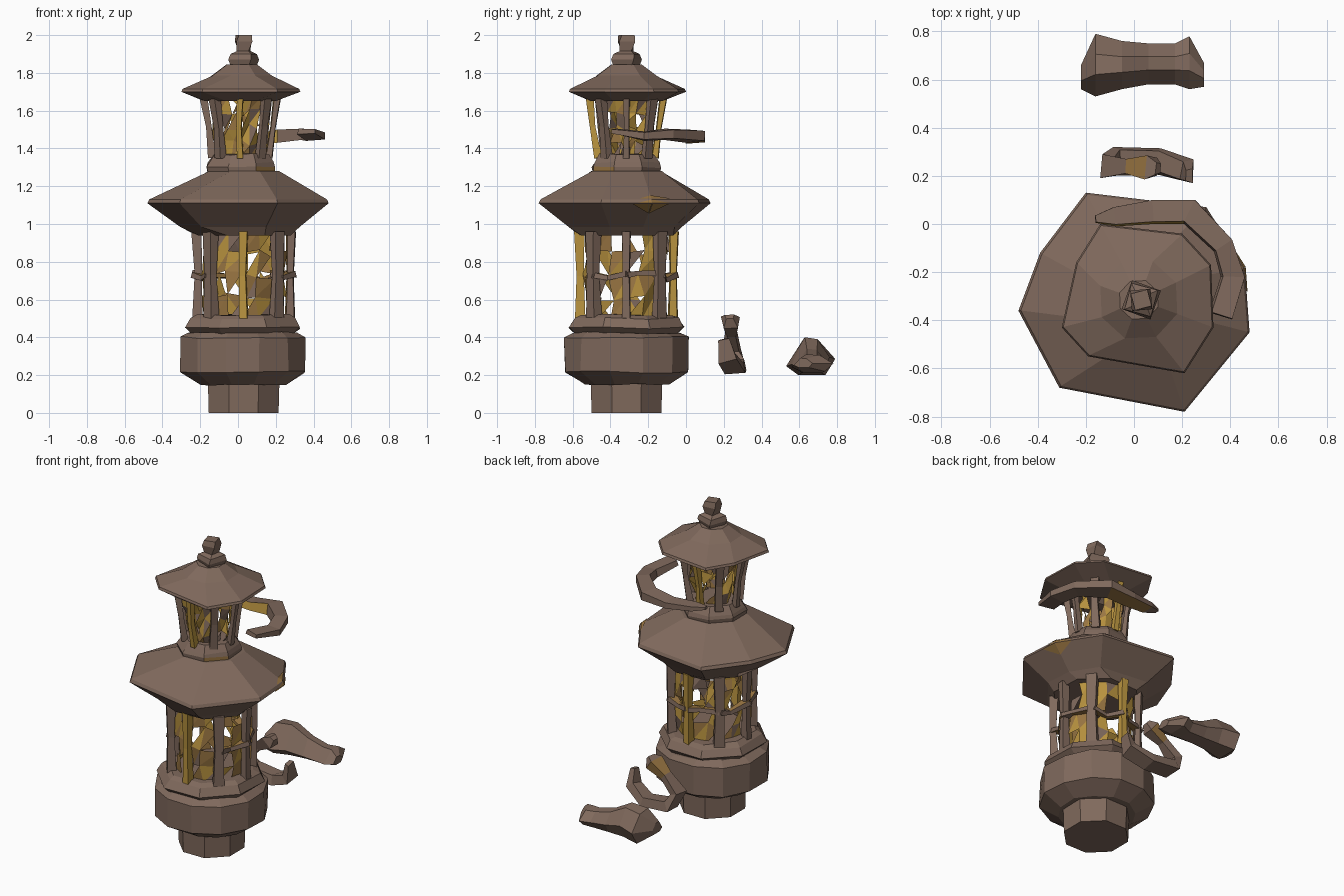
import bpy, bmesh, random
from math import cos, sin, pi, radians, hypot
from mathutils import Vector

random.seed(4)
if "Cube" in bpy.data.objects:
    bpy.data.objects.remove(bpy.data.objects["Cube"])


def material(name, rgb):
    m = bpy.data.materials.new(name)
    m.use_nodes = True
    m.diffuse_color = (*rgb, 1)
    m.node_tree.nodes["Principled BSDF"].inputs["Base Color"].default_value = (*rgb, 1)
    return m


MATS = [material("weathered_brown", (0.215, 0.142, 0.108)),
        material("amber_yellow", (0.48, 0.29, 0.05)),
        material("dull_ochre", (0.32, 0.18, 0.055))]
CX, CY = 0.03, -0.315


def finish(name, bm):
    mesh = bpy.data.meshes.new(name)
    bm.to_mesh(mesh)
    bm.free()
    for m in MATS:
        mesh.materials.append(m)
    obj = bpy.data.objects.new(name, mesh)
    bpy.context.collection.objects.link(obj)


def loft(name, rings, rule=lambda p: 0):
    """Skin a closed body through rings; rule picks a material from a face centre."""
    bm = bmesh.new()
    vs = [[bm.verts.new(p) for p in ring] for ring in rings]
    n = len(vs[0])
    for a, b in zip(vs, vs[1:]):
        for i in range(n):
            bm.faces.new((a[i], a[(i + 1) % n], b[(i + 1) % n], b[i]))
    bm.faces.new(vs[0][::-1])
    bm.faces.new(vs[-1])
    bmesh.ops.recalc_face_normals(bm, faces=bm.faces)
    for f in bm.faces:
        f.material_index = rule(f.calc_center_median())
    finish(name, bm)


def circle(r, z, n=8, phase=-20, cx=CX, cy=CY, jit=0.0):
    pts = []
    for i in range(n):
        a, q = radians(phase) + 2 * pi * i / n, r + random.uniform(-jit, jit)
        pts.append(Vector((cx + q * cos(a), cy + q * sin(a), z + random.uniform(-jit, jit))))
    return pts


def scaled(outline, s, z):
    return [Vector((CX + (x - CX) * s, CY + (y - CY) * s, z)) for x, y in outline]


def sweep(name, path, ref, rule=lambda p: 0):
    """Run a tapering box section along a path of (point, width, height)."""
    rings, ref = [], Vector(ref)
    for i, (p, w, h) in enumerate(path):
        t = Vector(path[min(i + 1, len(path) - 1)][0]) - Vector(path[max(i - 1, 0)][0])
        side = t.cross(ref).normalized()
        up = side.cross(t).normalized()
        rings.append([Vector(p) + side * (w / 2 * a) + up * (h / 2 * b)
                      for a, b in ((-1, -.7), (1, -1), (.8, 1), (-1, .8))])
    loft(name, rings, rule)


# Pedestal and stepped base
loft("foot", [circle(.20, 0, phase=22.5), circle(.205, .17, phase=22.5)])
loft("base_drum", [circle(r, z, 12, 15, cx=.024, jit=.006) for r, z in
                   ((.23, .15), (.34, .215), (.34, .40), (.295, .425))])
loft("base_step", [circle(r, z, 8, 22.5, cx=.026, jit=.006) for r, z in
                   ((.29, .42), (.328, .45), (.295, .50), (.26, .52))])

# Lower roof
EAVE = [(.48, -.45), (.46, -.18), (.30, .07), (-.20, .13),
        (-.39, -.12), (-.48, -.36), (-.31, -.68), (.21, -.78)]
roof_bottom, roof_edge = scaled(EAVE, .66, .985), scaled(EAVE, 1, 1.11)
roof_lip, roof_top = scaled(EAVE, .98, 1.13), circle(.20, 1.28)
loft("lower_roof", [circle(.265, .94), roof_bottom, roof_edge, roof_lip, roof_top])
loft("collar", [circle(r, z, cx=.015, jit=.005) for r, z in
                ((.19, 1.27), (.195, 1.30), (.185, 1.325), (.155, 1.37))],
     lambda p: 2 if p.z < 1.30 and p.x > .04 and p.y < CY - .12 else 0)

# Upper roof and finial
CAP = [(.33, -.43), (.32, -.17), (.20, -.04), (-.14, 0),
       (-.24, -.16), (-.30, -.43), (-.19, -.55), (.21, -.62)]
loft("upper_roof", [circle(.20, 1.65, cx=.01), scaled(CAP, 1, 1.70), scaled(CAP, .98, 1.715),
                    circle(.17, 1.785, cx=.02), circle(.085, 1.845, cx=.02)])
loft("finial", [circle(r, z, 4, phase) for r, z, phase in
                ((.07, 1.83, 20), (.09, 1.87, 25), (.08, 1.90, 30),
                 (.045, 1.915, 35), (.06, 1.965, 50), (.05, 2.0, 60))])


def cage(name, z0, z1, r0, r1, width, lit, cx, drop, bar):
    """Eight posts, heavier on the diagonals, with broken panes between them."""
    def at(k, t, inset=0.0):
        a, r = k * pi / 4, r0 + (r1 - r0) * t - inset
        return Vector((cx + r * cos(a), CY + r * sin(a), z0 + (z1 - z0) * t))

    def wobble(p, q):
        return p + Vector([random.uniform(-q, q) for _ in range(3)])

    def inner_glow(p):
        r = r0 + (r1 - r0) * (p.z - z0) / (z1 - z0)
        return 2 if hypot(p.x - cx, p.y - CY) < r - width * .25 else 0

    for k in range(8):
        # Posts
        radial = (cos(k * pi / 4), sin(k * pi / 4), 0)
        w = width * (1.3 if k % 2 else .85)
        sweep(f"{name}_post_{k + 1}",
              [(at(k, 0), w, width), (wobble(at(k, .5), .008), w * .8, width * .7), (at(k, 1), w, width)],
              radial, (lambda p: 1) if k in lit else inner_glow)
        # Broken glazing bars
        if bar and k not in (5, 6):
            sweep(f"{name}_bar_{k + 1}",
                  [(at(k, .5), .07, .03), (wobble(at(k + .4, .48, .02), .02), .03, .025),
                   (wobble(at(k + 1, .5), .015), .06, .03)], (0, 0, 1), inner_glow)
        # Cracked pane
        bm = bmesh.new()
        rows, cols = 5, 3
        grid = [[bm.verts.new(wobble(at(k + c / (cols - 1), r / (rows - 1), .035),
                                     .022 if 0 < r < rows - 1 else .004))
                 for c in range(cols)] for r in range(rows)]
        for r in range(rows - 1):
            for c in range(cols - 1):
                a, b = grid[r][c], grid[r][c + 1]
                d, e = grid[r + 1][c], grid[r + 1][c + 1]
                for tri in ((a, b, e), (a, e, d)):
                    if random.random() > drop:
                        bm.faces.new(tri).material_index = random.choice((1, 1, 1, 2, 2, 0))
        bmesh.ops.delete(bm, geom=[v for v in bm.verts if not v.link_faces], context='VERTS')
        finish(f"{name}_pane_{k + 1}", bm)


cage("lower_cage", .50, .96, .245, .25, .055, (2, 6), CX, .45, True)
cage("upper_cage", 1.35, 1.67, .15, .195, .042, (2, 6), .012, .2, False)

# Ochre stain wrapped round one corner of the lower eave
a, b, c = roof_edge[:3]
tip = b.lerp(roof_bottom[1], .4)
lip_a, lip_b, lip_c = roof_lip[:3]
bm = bmesh.new()
for tri, shift in (((a.lerp(b, .62), b, tip), (.004, 0, -.004)),
                   ((b, b.lerp(c, .35), tip), (.004, .002, -.004)),
                   ((a.lerp(b, .7), b, lip_b), (.004, 0, 0)),
                   ((b, b.lerp(c, .4), lip_b), (.004, .002, 0)),
                   ((lip_a.lerp(lip_b, .75), lip_b, lip_b.lerp(roof_top[1], .12)), (0, 0, .004)),
                   ((lip_b, lip_b.lerp(lip_c, .45), lip_b.lerp(roof_top[1], .12)), (0, 0, .004))):
    f = bm.faces.new([bm.verts.new(p + Vector(shift)) for p in tri])
    f.material_index = 2
finish("eave_stain", bm)

# Curved broken strip floating around the upper cage
sweep("floating_strip", [((-.16, .02, 1.47), .03, .02), ((-.08, .03, 1.46), .08, .04),
                         ((.08, .05, 1.45), .10, .05), ((.23, .05, 1.465), .11, .07),
                         ((.37, -.09, 1.475), .09, .06), ((.41, -.22, 1.465), .10, .05),
                         ((.36, -.38, 1.49), .10, .03)], (0, 0, 1),
      lambda p: 2 if p.x < .2 and p.z < 1.45 else 1 if p.x < .2 and p.y < .01 else 0)

# Bent fragment behind the base
sweep("bent_fragment", [((.23, .20, .39), .03, .06), ((.22, .22, .29), .06, .10),
                        ((.10, .26, .235), .06, .11), ((-.07, .26, .25), .07, .12),
                        ((-.11, .24, .33), .06, .10), ((-.02, .24, .42), .05, .06),
                        ((.07, .235, .48), .08, .10), ((.10, .23, .51), .03, .05)], (0, 1, 0),
      lambda p: 2 if p.z > .43 and p.x < .04 and p.y > .235 else 0)

# Wedge shaped chunk farther back
SECTION = ((-1, .25), (-.3, 1), (.35, .95), (1, .45), (.6, 0), (-.5, 0))
loft("fallen_chunk", [[Vector((x, y + h * u, z0 + (z1 - z0) * v)) for u, v in SECTION]
                      for x, y, h, z0, z1 in
                      ((-.22, .61, .05, .24, .31), (-.16, .66, .13, .20, .39), (-.05, .66, .10, .21, .40),
                       (.06, .665, .085, .21, .34), (.17, .665, .085, .21, .31),
                       (.23, .67, .11, .22, .31), (.29, .62, .05, .24, .29))])
